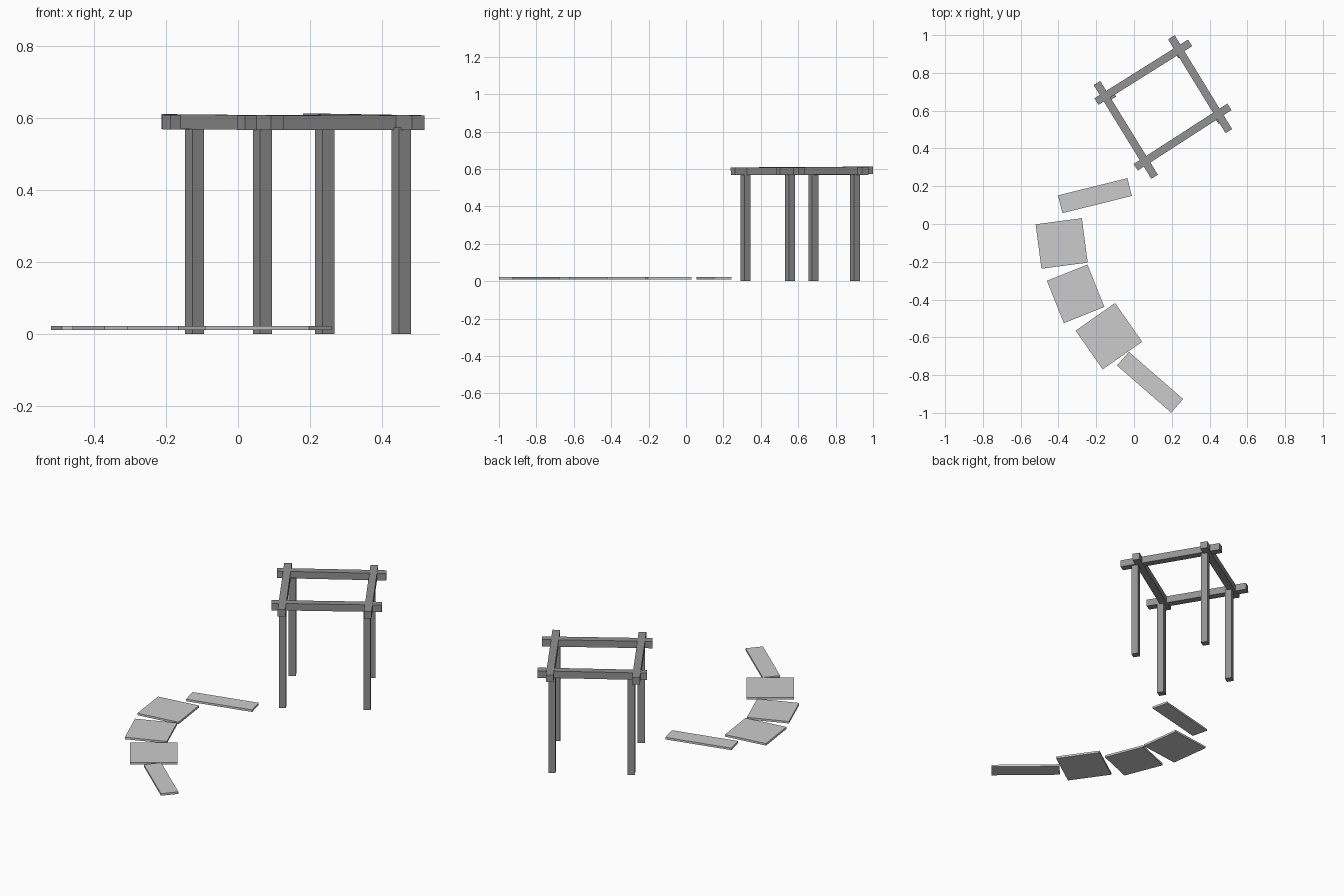
import bpy
from math import radians
from mathutils import Vector, Matrix

if "Cube" in bpy.data.objects:
    bpy.data.objects.remove(bpy.data.objects["Cube"])


def grey(name, v):
    m = bpy.data.materials.new(name)
    m.diffuse_color = (v, v, v, 1)
    m.use_nodes = True
    m.node_tree.nodes["Principled BSDF"].inputs["Base Color"].default_value = m.diffuse_color
    return m


timber, stone = grey("timber", 0.29), grey("stone", 0.57)


def box(name, size, matrix, mat):
    bpy.ops.mesh.primitive_cube_add(size=1)
    ob = bpy.context.object
    ob.name = name
    ob.data.transform(matrix @ Matrix.Diagonal((*size, 1)))
    ob.data.materials.append(mat)


def beam(name, a, b, width=0.041, height=0.041):
    # box running from end centre a to end centre b
    a, b = Vector(a), Vector(b)
    d = (b - a).normalized()
    side = Vector((0, 0, 1)).cross(d).normalized()
    rot = Matrix((d, side, d.cross(side))).transposed().to_4x4()
    box(name, ((b - a).length, width, height), Matrix.Translation((a + b) / 2) @ rot, timber)


def flat(x, y, z, angle):
    return Matrix.Translation((x, y, z)) @ Matrix.Rotation(radians(angle), 4, 'Z')


# four posts of the pergola
POST_H = 0.575
posts = {"left": (-0.121, 0.681), "front": (0.068, 0.319),
         "back": (0.241, 0.904), "right": (0.454, 0.556)}
for key, (x, y) in posts.items():
    box(key + "_post", (0.039, 0.039, POST_H), flat(x, y, POST_H / 2, 32), timber)

# four crossing top beams, slightly out of level
beam("front_beam", (0.009, 0.300, 0.588), (0.505, 0.620, 0.588))
beam("back_beam", (-0.199, 0.648, 0.589), (0.297, 0.959, 0.589))
beam("left_beam", (-0.196, 0.746, 0.591), (0.109, 0.250, 0.588))
beam("right_beam", (0.198, 0.988, 0.593), (0.502, 0.492, 0.588))

# curved path of flat slabs: x, y, length, width, angle
slabs = [(-0.207, 0.150, 0.379, 0.097, 13.9),
         (-0.383, -0.103, 0.247, 0.237, 7.5),
         (-0.309, -0.370, 0.231, 0.241, 21.8),
         (-0.133, -0.594, 0.255, 0.250, 35.0),
         (0.085, -0.838, 0.380, 0.096, -41.0)]
for i, (x, y, l, w, a) in enumerate(slabs, 1):
    box(f"path_slab_{i}", (l, w, 0.012), flat(x, y, 0.0165, a), stone)
